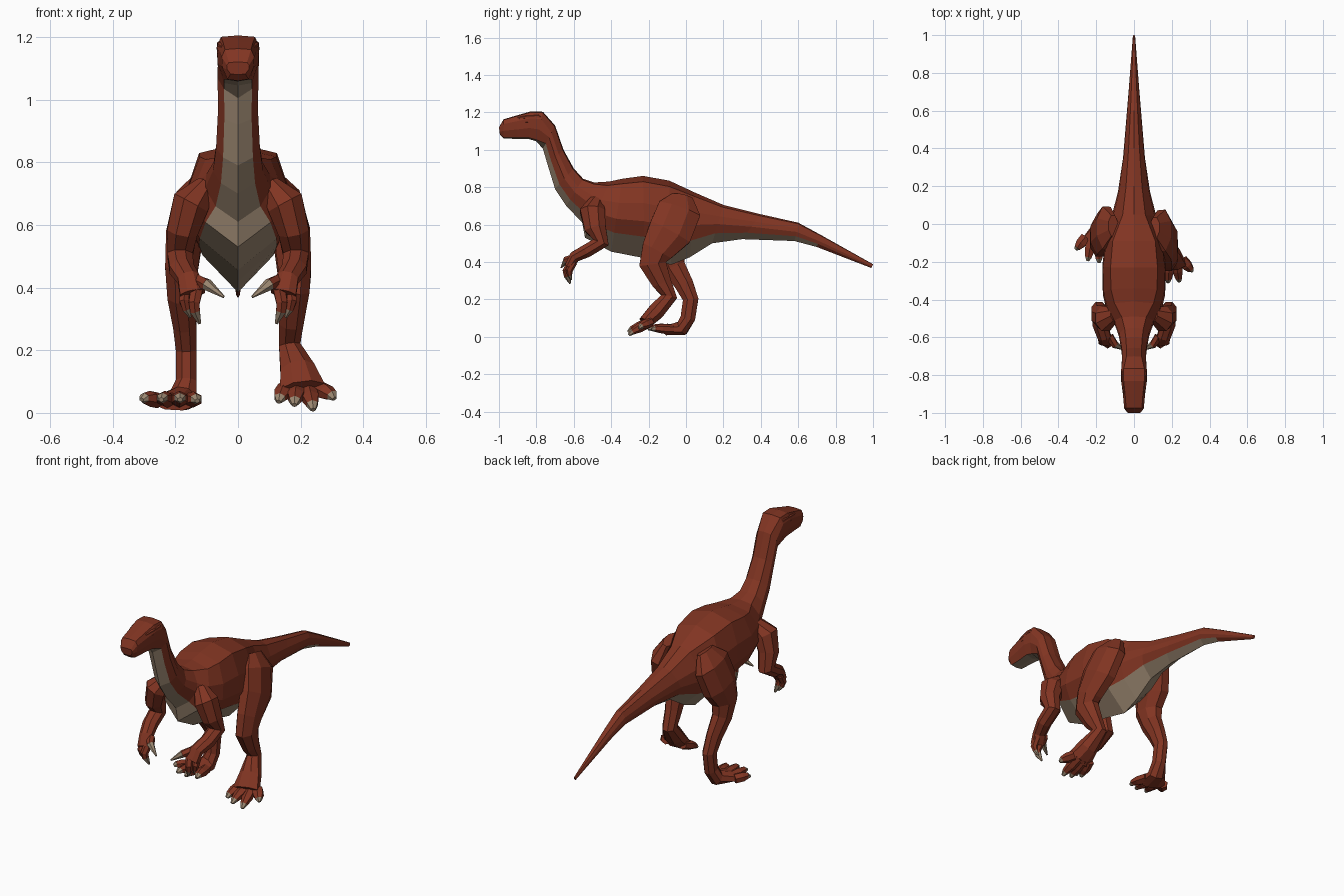
import bpy, bmesh, math
from mathutils import Vector


def material(name, rgb):
    m = bpy.data.materials.new(name)
    m.diffuse_color = (*rgb, 1)
    return m


HIDE = material("red brown hide", (0.222, 0.035, 0.016))
CREAM = material("cream underside", (0.33, 0.243, 0.165))


def finish(bm, name):
    bmesh.ops.recalc_face_normals(bm, faces=bm.faces)
    me = bpy.data.meshes.new(name)
    bm.to_mesh(me)
    bm.free()
    me.materials.append(HIDE)
    me.materials.append(CREAM)
    ob = bpy.data.objects.new(name, me)
    bpy.context.collection.objects.link(ob)
    return ob


def loft(bm, rings, is_cream):
    """Bridge equal rings of points and cap both ends."""
    vs = [[bm.verts.new(p) for p in r] for r in rings]
    n = len(vs[0])
    for i in range(len(vs) - 1):
        for j in range(n):
            k = (j + 1) % n
            f = bm.faces.new((vs[i][j], vs[i][k], vs[i + 1][k], vs[i + 1][j]))
            f.material_index = int(is_cream(i, j))
    bm.faces.new(vs[0])
    f = bm.faces.new(vs[-1])
    f.material_index = int(is_cream(len(vs) - 2, 0))


def tube(bm, side, pts, n=8, claw_from=99):
    """Limb along points (x, y, z, sideways radius, depth radius)."""
    c = [Vector((p[0] * side, p[1], p[2])) for p in pts]
    rings = []
    for i, p in enumerate(pts):
        t = (c[min(i + 1, len(c) - 1)] - c[max(i - 1, 0)]).normalized()
        u = Vector((1, 0, 0))
        u = (u - t * u.dot(t)).normalized()
        v = t.cross(u)
        rings.append([c[i] + u * p[3] * math.cos(a) + v * p[4] * math.sin(a)
                      for a in (2 * math.pi * (j + 0.5) / n for j in range(n))])
    loft(bm, rings, lambda i, j: i >= claw_from)


# Body: cross-section shapes as (share of depth, share of half width)
HEAD = [(0.03, .8), (0.25, 1), (0.6, .95), (0.95, .65)]
NECK = [(0.04, .62), (0.3, .97), (0.5, 1), (0.77, .68)]
TRUNK = [(0.07, .74), (0.33, .97), (0.55, 1), (0.74, .74)]
TAIL = [(0.06, .5), (0.3, .9), (0.5, 1), (0.74, .78)]

# top y, top z, bottom y, bottom z, half width
sections = [
    (HEAD, [(-1.0, 1.12, -.995, 1.08, .036), (-.975, 1.163, -.975, 1.06, .052),
            (-.90, 1.185, -.90, 1.058, .059), (-.83, 1.205, -.84, 1.057, .068),
            (-.765, 1.203, -.80, 1.045, .068)]),
    (NECK, [(-.70, 1.13, -.765, 1.005, .065), (-.655, 1.0, -.74, .92, .064),
            (-.60, .90, -.70, .79, .07), (-.55, .845, -.64, .70, .08),
            (-.49, .825, -.555, .61, .105)]),
    (TRUNK, [(-.41, .83, -.54, .53, .14), (-.34, .845, -.40, .455, .165),
             (-.23, .86, -.22, .42, .168), (-.09, .835, -.08, .385, .152)]),
    (TAIL, [(.05, .77, .02, .425, .12), (.2, .705, .14, .50, .085),
            (.4, .655, .30, .522, .058), (.6, .61, .58, .512, .038),
            (.72, .545, .70, .48, .028), (1.0, .388, .99, .368, .006)]),
]
rings = []
for shape, rows in sections:
    for ty, tz, by, bz, w in rows:
        half = [(k * w, ty + (by - ty) * t, tz + (bz - tz) * t) for t, k in shape]
        rings.append([(0, ty, tz)] + half + [(0, by, bz)]
                     + [(-x, y, z) for x, y, z in reversed(half)])
last = len(rings) - 2
bm = bmesh.new()
loft(bm, rings, lambda i, j: j in (4, 5) and 0 < i < last)
finish(bm, "body")

# Brow ridges and eyelids
bm = bmesh.new()
for s in (1, -1):
    tube(bm, s, [(.050, -.90, 1.168, .005, .006), (.057, -.85, 1.175, .010, .009),
                 (.058, -.79, 1.178, .010, .010), (.057, -.76, 1.165, .004, .004)], 6)
    tube(bm, s, [(.056, -.875, 1.148, .003, .003), (.062, -.85, 1.152, .005, .009),
                 (.063, -.82, 1.150, .003, .003)], 6)
finish(bm, "brows")


# Arms with two fingers and a thumb
arm = [(.10, -.48, .725, .035, .04), (.15, -.50, .67, .065, .072),
       (.178, -.485, .58, .053, .062), (.185, -.455, .505, .044, .048),
       (.18, -.53, .46, .042, .038), (.158, -.595, .428, .038, .032),
       (.145, -.625, .38, .044, .024)]
fingers = [
    [(.13, -.595, .42, .024, .024), (.10, -.64, .41, .02, .02), (.045, -.667, .37, .004, .004)],
    [(.13, -.615, .40, .022, .022), (.14, -.638, .35, .02, .022), (.137, -.633, .325, .018, .02),
     (.122, -.62, .285, .005, .005)],
    [(.17, -.60, .40, .02, .02), (.172, -.625, .355, .017, .02), (.165, -.622, .33, .013, .014),
     (.152, -.612, .305, .004, .004)],
]
for s, label in ((1, "right"), (-1, "left")):
    bm = bmesh.new()
    tube(bm, s, arm)
    for f in fingers:
        tube(bm, s, f, 6, len(f) - 2)
    finish(bm, label + "_arm")


# Legs in mid stride, each ending in four clawed toes
def leg(name, side, path, toes):
    bm = bmesh.new()
    tube(bm, side, path)
    ball = Vector(path[-1][:3])
    for k, tip in enumerate(toes):
        base = ball + Vector((0.034 * (k - 1.5), 0.03, 0.004))
        tip = Vector(tip)
        pts = []
        for t, r, lift in ((0, .030, 0), (.5, .030, .004), (.84, .020, .006), (1, .009, 0)):
            p = base.lerp(tip, t)
            pts.append((p.x, p.y, p.z + lift, r, r * 0.85))
        tube(bm, side, pts, 6, 2)
    finish(bm, name)


leg("right_leg", 1,
    [(.11, -.02, .75, .03, .06), (.145, -.035, .68, .058, .125), (.172, -.085, .56, .063, .128),
     (.18, -.155, .46, .058, .092), (.18, -.178, .39, .052, .078), (.17, -.13, .29, .042, .056),
     (.165, -.09, .215, .037, .046), (.19, -.16, .135, .060, .048), (.205, -.22, .075, .078, .038)],
    [(.13, -.285, .035), (.18, -.31, .025), (.24, -.305, .010), (.308, -.25, .045)])
leg("left_leg", -1,
    [(.11, -.01, .75, .03, .06), (.145, -.02, .68, .058, .125), (.172, -.055, .56, .063, .122),
     (.18, -.09, .46, .057, .09), (.18, -.065, .375, .049, .066), (.17, -.01, .28, .040, .054),
     (.165, .025, .20, .036, .045), (.165, .01, .10, .036, .043), (.175, -.02, .047, .048, .042),
     (.205, -.10, .036, .078, .029)],
    [(.13, -.185, .038), (.185, -.205, .042), (.245, -.195, .042), (.308, -.135, .042)])
